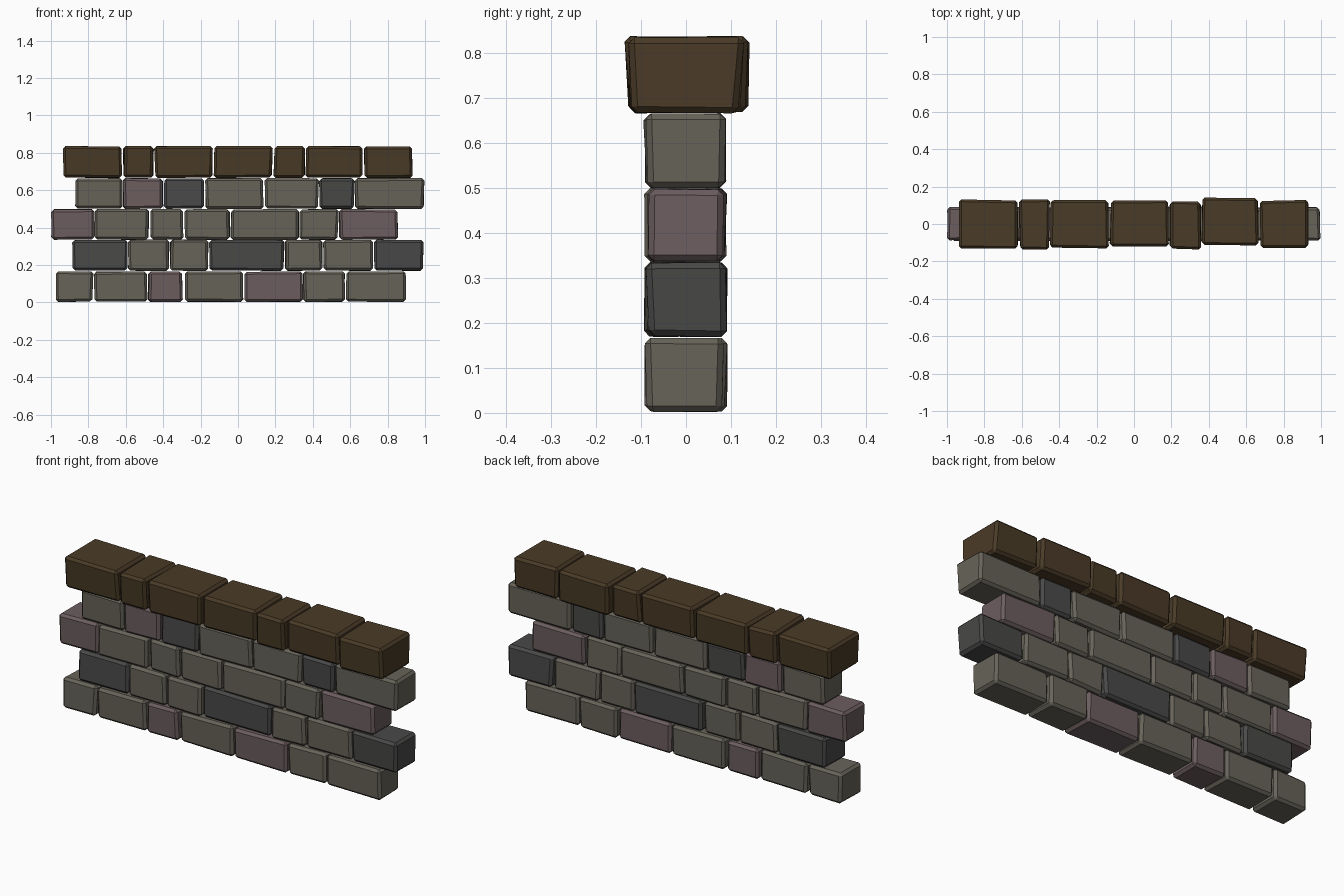
import bpy, bmesh, random
from mathutils import Vector

if "Cube" in bpy.data.objects:
    bpy.data.objects.remove(bpy.data.objects["Cube"])

random.seed(4)


def material(name, rgb):
    m = bpy.data.materials.new(name)
    m.diffuse_color = (*rgb, 1)
    m.use_nodes = True
    m.node_tree.nodes["Principled BSDF"].inputs["Base Color"].default_value = m.diffuse_color
    return m


MATS = {
    'g': material('grey_stone', (0.135, 0.125, 0.10)),
    'p': material('mauve_stone', (0.15, 0.11, 0.115)),
    'd': material('dark_stone', (0.065, 0.067, 0.064)),
    'b': material('brown_cap', (0.068, 0.043, 0.02)),
}


def stone(name, x0, x1, y0, y1, z0, z1, mat, flare=0.0, jitter=0.005):
    """Chamfered block with slightly irregular corners, flared towards the top."""
    bm = bmesh.new()
    bmesh.ops.create_cube(bm, size=1)
    for v in bm.verts:
        top = v.co.z > 0
        x = x1 if v.co.x > 0 else x0
        y = y1 + flare * top if v.co.y > 0 else y0 - flare * top
        j = [random.uniform(-jitter, jitter) for _ in range(3)]
        v.co = Vector((x + j[0], y + j[1], (z1 if top else z0) + j[2] * 0.4))
    bmesh.ops.bevel(bm, geom=bm.edges[:], offset=0.013, offset_type='OFFSET',
                    segments=1, affect='EDGES', profile=0.5)
    bmesh.ops.recalc_face_normals(bm, faces=bm.faces)
    mesh = bpy.data.meshes.new(name)
    bm.to_mesh(mesh)
    bm.free()
    mesh.materials.append(MATS[mat])
    bpy.context.collection.objects.link(bpy.data.objects.new(name, mesh))


# Wall courses: start, end, joints between stones, stone colours, z range
COURSES = [
    (-0.97, 0.893, (-0.772, -0.483, -0.292, 0.034, 0.347, 0.572), 'ggpgpgg', 0.004, 0.165),
    (-0.882, 0.990, (-0.588, -0.365, -0.157, 0.250, 0.453, 0.726), 'dggdggd', 0.17, 0.334),
    (-0.995, 0.855, (-0.767, -0.472, -0.292, -0.042, 0.328, 0.540), 'pgggggp', 0.336, 0.498),
    (-0.868, 0.993, (-0.617, -0.398, -0.177, 0.137, 0.433, 0.625), 'gpdggdg', 0.501, 0.664),
]
for r, (start, end, joints, colours, z0, z1) in enumerate(COURSES):
    xs = (start - 0.004,) + joints + (end + 0.004,)
    for i, c in enumerate(colours):
        dy = random.uniform(-0.004, 0.004)
        stone(f'course_{r + 1}_stone_{i + 1}', xs[i] + 0.004, xs[i + 1] - 0.004,
              -0.087 + dy, 0.085 + dy, z0, z1, c)

# Wider coping stones on top: x range and y range
CAPS = [
    (-0.933, -0.622, -0.122, 0.119), (-0.61, -0.452, -0.126, 0.126),
    (-0.444, -0.135, -0.122, 0.12), (-0.126, 0.182, -0.114, 0.117),
    (0.192, 0.355, -0.124, 0.115), (0.363, 0.663, -0.108, 0.134),
    (0.674, 0.933, -0.122, 0.118),
]
for i, (x0, x1, y0, y1) in enumerate(CAPS):
    stone(f'coping_stone_{i + 1}', x0, x1, y0, y1, 0.667, 0.835, 'b', flare=0.009)
